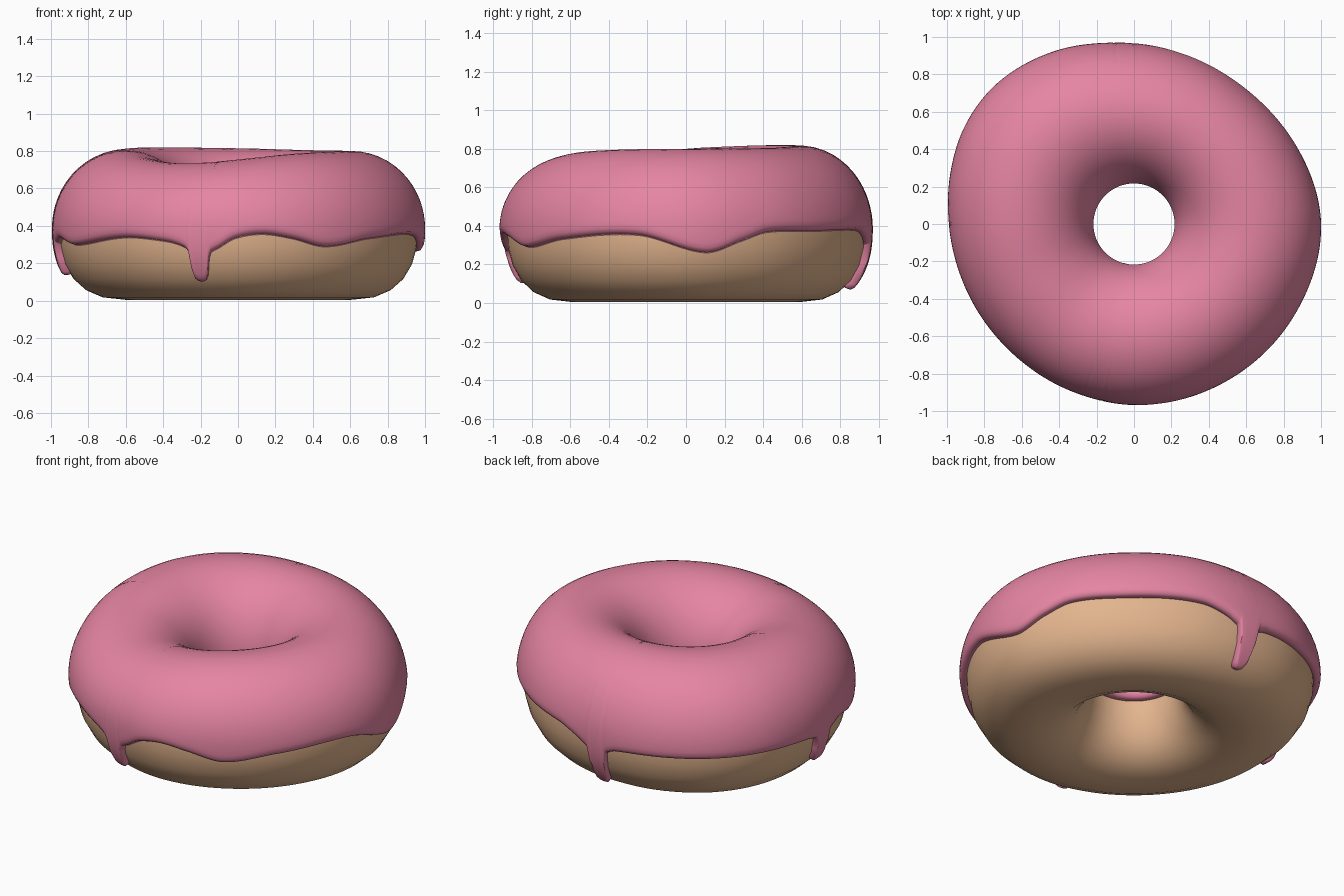
import bpy, bmesh, math

if "Cube" in bpy.data.objects:
    bpy.data.objects.remove(bpy.data.objects["Cube"])

def periodic(keys):
    """Smooth periodic curve through {degrees: value}, as a function of degrees."""
    k = sorted(keys.items())
    n = len(k)
    def at(i):
        return k[i % n][0] + 360 * (i // n), k[i % n][1]
    def slope(i):
        (a, va), (b, vb) = at(i - 1), at(i + 1)
        return (vb - va) / (b - a)
    def f(d):
        d = d % 360
        if d < k[0][0]:
            d += 360
        i = max(j for j in range(n) if k[j][0] <= d)
        (a, va), (b, vb) = at(i), at(i + 1)
        h, t = b - a, (d - a) / (b - a)
        return ((2*t**3 - 3*t*t + 1) * va + (t**3 - 2*t*t + t) * h * slope(i)
                + (3*t*t - 2*t**3) * vb + (t**3 - t*t) * h * slope(i + 1))
    return f

# Uneven outline, crown height and lower icing edge, by angle around z
outer = periodic({0: 1.0, 25: .965, 50: .94, 75: .95, 97: .977, 115: 1.018, 135: 1.05,
                  150: 1.045, 165: 1.018, 180: .99, 200: .965, 225: .95, 250: .955,
                  270: .968, 300: .975, 330: .987})
crown = periodic({0: .80, 50: .805, 90: .815, 130: .82, 155: .815, 180: .80,
                  210: .76, 235: .735, 255: .74, 270: .755, 300: .785, 330: .797})
edge = periodic({6: .26, 18: .32, 27: .365, 45: .37, 75: .375, 84: .34, 93: .28, 101: .32,
                 120: .335, 150: .335, 168: .32, 177: .29, 188: .33, 202: .295, 229: .335,
                 245: .315, 251: .29, 257: .24, 263: .275, 269: .33, 278: .353, 288: .33,
                 300: .287, 318: .33, 345: .35})
drips = [(93, .20), (177, .15), (257, .13)]   # angle, extra length

HOLE, THICK, MID, LOW = .215, .038, .385, .38

def drip_edge(d):
    return edge(d) - sum(l * math.exp(-((d - a) / 3.1) ** 8) for a, l in drips)

def point(d, phi, t):
    """Point on the ring section at angle phi, raised by t above the dough."""
    ro = outer(d)
    centre, a = (ro + HOLE) / 2, (ro - HOLE) / 2 - THICK
    c, s = math.cos(phi), math.sin(phi)
    b = crown(d) - THICK - MID if s > 0 else LOW
    # lower half is a little squarer than an ellipse
    ca = c if s > 0 else math.copysign((1 - abs(s) ** 2.35) ** (1 / 2.35), c)
    r = centre + a * ca + t * c
    z = max(MID + (b + t) * s, 0)
    th = math.radians(d)
    return r * math.cos(th), r * math.sin(th), z

def ring(name, sections, color):
    """Skin a closed loop of closed sections into a smooth object."""
    bm = bmesh.new()
    rows = [[bm.verts.new(p) for p in s] for s in sections]
    n, m = len(rows), len(rows[0])
    for i in range(n):
        p, q = rows[i], rows[(i + 1) % n]
        for j in range(m):
            k = (j + 1) % m
            bm.faces.new((p[j], q[j], q[k], p[k])).smooth = True
    bmesh.ops.recalc_face_normals(bm, faces=bm.faces)
    me = bpy.data.meshes.new(name)
    bm.to_mesh(me)
    bm.free()
    ob = bpy.data.objects.new(name, me)
    bpy.context.collection.objects.link(ob)
    mat = bpy.data.materials.new(name)
    mat.diffuse_color = color
    mat.use_nodes = True
    mat.node_tree.nodes["Principled BSDF"].inputs["Base Color"].default_value = mat.diffuse_color
    me.materials.append(mat)
    return ob

# Dough ring
ring("dough", [[point(i * 3.75, j * math.tau / 24, 0) for j in range(24)]
               for i in range(96)], (.77, .46, .27, 1))

# Icing shell with rounded rims and running drips
def icing_section(d):
    start = math.asin(max(-1, (drip_edge(d) - MID) / LOW))
    end = math.pi + .05
    n, top, under = 36, [], []
    for i in range(n + 1):
        u = i / n
        u = .4 * u + .6 * (1 - math.cos(math.pi * u)) / 2   # denser near rims
        phi = start + (end - start) * u
        gap = min(phi - start, end - phi) / .13
        t = THICK * math.sqrt(max(0, 1 - (1 - min(gap, 1)) ** 2))
        top.append(point(d, phi, t))
        if 0 < i < n:
            under.append(point(d, phi, -.01))
    return top + under[::-1]

ring("icing", [icing_section(i * .75) for i in range(480)], (.79, .235, .37, 1))
